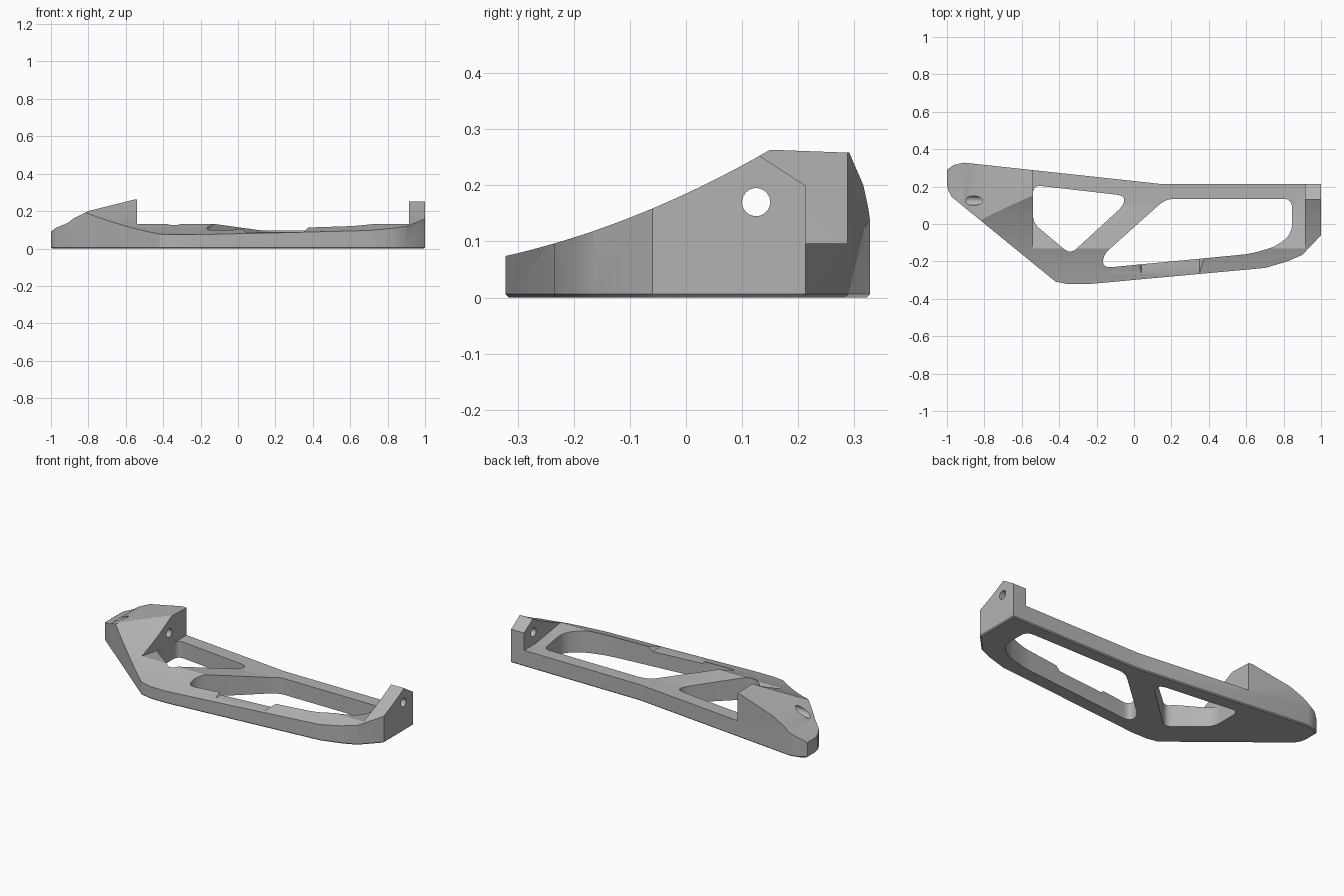
import bpy, bmesh
from math import pi, radians
from mathutils import Vector

if "Cube" in bpy.data.objects:
    bpy.data.objects.remove(bpy.data.objects["Cube"])

grey = bpy.data.materials.new("plain_grey")
grey.use_nodes = True
grey.diffuse_color = (0.45, 0.45, 0.45, 1)
grey.node_tree.nodes["Principled BSDF"].inputs["Base Color"].default_value = grey.diffuse_color


def finish(name, bm):
    bmesh.ops.recalc_face_normals(bm, faces=bm.faces)
    mesh = bpy.data.meshes.new(name)
    bm.to_mesh(mesh)
    bm.free()
    mesh.materials.append(grey)
    obj = bpy.data.objects.new(name, mesh)
    bpy.context.collection.objects.link(obj)
    return obj


def prism(name, pts, axis, lo, hi, bevel=0):
    """Extrude a 2D profile along an axis from lo to hi."""
    place = {"x": lambda a, b, t: (t, a, b),
             "y": lambda a, b, t: (a, t, b),
             "z": lambda a, b, t: (a, b, t)}[axis]
    bm = bmesh.new()
    low = [bm.verts.new(place(a, b, lo)) for a, b in pts]
    high = [bm.verts.new(place(a, b, hi)) for a, b in pts]
    base = bm.faces.new(low)
    bm.faces.new(high)
    n = len(pts)
    for i in range(n):
        j = (i + 1) % n
        bm.faces.new((low[i], low[j], high[j], high[i]))
    bmesh.ops.recalc_face_normals(bm, faces=bm.faces)
    if bevel:
        bmesh.ops.bevel(bm, geom=list(base.edges), offset=bevel, segments=1, affect="EDGES")
    return finish(name, bm)


def rounded(pts, radius, steps=6):
    """Round every corner of a polygon with a quadratic arc."""
    out = []
    n = len(pts)
    for i in range(n):
        p, a, b = Vector(pts[i]), Vector(pts[i - 1]), Vector(pts[(i + 1) % n])
        da, db = a - p, b - p
        start = p + da.normalized() * min(radius, da.length * 0.45)
        end = p + db.normalized() * min(radius, db.length * 0.45)
        for k in range(steps + 1):
            t = k / steps
            out.append(start * (1 - t) ** 2 + p * 2 * t * (1 - t) + end * t ** 2)
    return out


def cone(name, start, end, r1, r2):
    """Round cutter between two points."""
    start, end = Vector(start), Vector(end)
    bm = bmesh.new()
    bmesh.ops.create_cone(bm, cap_ends=True, segments=40, radius1=r1, radius2=r2,
                          depth=(end - start).length)
    rot = (end - start).to_track_quat("Z", "Y")
    for v in bm.verts:
        v.co = rot @ v.co + (start + end) / 2
    return finish(name, bm)


# Plan outline of the whole bracket
outline = [(-1, .29), (-.965, .315), (-.91, .328), (.09, .22), (.15, .213), (1, .213),
           (1, -.06), (.9, -.165), (.82, -.2), (.7, -.235), (-.25, -.322), (-.35, -.322),
           (-.42, -.308), (-.975, .145), (-.993, .18), (-1, .21)]
body = prism("bracket_body", outline, "z", 0, .4, bevel=.006)

# Curved front slope shared by the rail, block and post
sweep = [(-.42 + .57 * i / 20, 0) for i in range(21)]
sweep = [(y, .072 + .22 * (y + .33) + .372 * (y + .33) ** 2) for y, _ in sweep]
cutters = [
    prism("front_slope_cutter", sweep + [(.4, .254), (.4, .6), (-.42, .6)], "x", -1.2, 1.2),
    # Low frame between the end block and the end post
    prism("frame_top_cutter", [(-.13, .131), (.1, .096), (.5, .096), (.5, .6), (-.13, .6)],
          "x", -.54, .915),
    # Falling top of the left block
    prism("block_top_cutter", [(-1.2, .0), (-1, .09), (-.975, .11), (-.91, .137), (-.88, .16),
                               (-.8, .2), (-.5, .275), (-.5, .6), (-1.2, .6)], "y", -.6, .6),
    # Chamfer on the rear of the right post
    prism("post_chamfer_cutter", [(.05, .303), (.13, .253), (.27, .163), (.27, .6), (.05, .6)],
          "x", .9, 1.2),
    # Shallow dip in the front rail
    prism("rail_dip_cutter", [(.04, .088), (.35, .088), (.4, .135), (.4, .2), (0, .2), (0, .135)],
          "y", -.4, -.14),
    # Windows
    prism("left_window_cutter", rounded([(-.54, .208), (-.05, .152), (-.055, .1), (-.34, -.162),
                                         (-.54, .005)], .045), "z", -.1, .5),
    prism("right_window_cutter", rounded([(.17, .135), (.845, .135), (.845, -.05), (.76, -.12),
                                          (.62, -.16), (-.165, -.235), (-.165, -.165)], .05),
          "z", -.1, .5),
    # Arched notch under the slanted front edge
    cone("edge_notch_cutter", (-.705, -.075, -.01), (-.705, -.075, .045), .125, .095),
    # Bolt bores with counterbores along the length
    cone("bolt_bore_cutter", (-1.2, .125, .17), (1.2, .125, .17), .025, .025),
    cone("post_counterbore_cutter", (.965, .125, .17), (1.2, .125, .17), .044, .044),
    cone("block_counterbore_cutter", (-.69, .125, .17), (-1.2, .125, .17), .045, .045),
]
# Blind mounting holes in the underside
for i, (x, y) in enumerate([(.92, -.1), (.14, .17), (-.27, -.27), (-.93, .25)]):
    cutters.append(cone(f"mount_hole_cutter_{i}", (x, y, -.05), (x, y, .05), .025, .025))

for cutter in cutters:
    mod = body.modifiers.new(cutter.name, "BOOLEAN")
    mod.operation = "DIFFERENCE"
    mod.solver = "EXACT"
    mod.object = cutter

# Bake the cuts and drop the helpers
bpy.context.view_layer.update()
graph = bpy.context.evaluated_depsgraph_get()
mesh = bpy.data.meshes.new_from_object(body.evaluated_get(graph))
body.modifiers.clear()
body.data = mesh
for cutter in cutters:
    bpy.data.objects.remove(cutter)

bpy.ops.object.select_all(action="DESELECT")
body.select_set(True)
bpy.context.view_layer.objects.active = body
bpy.ops.object.shade_smooth_by_angle(angle=radians(25))
